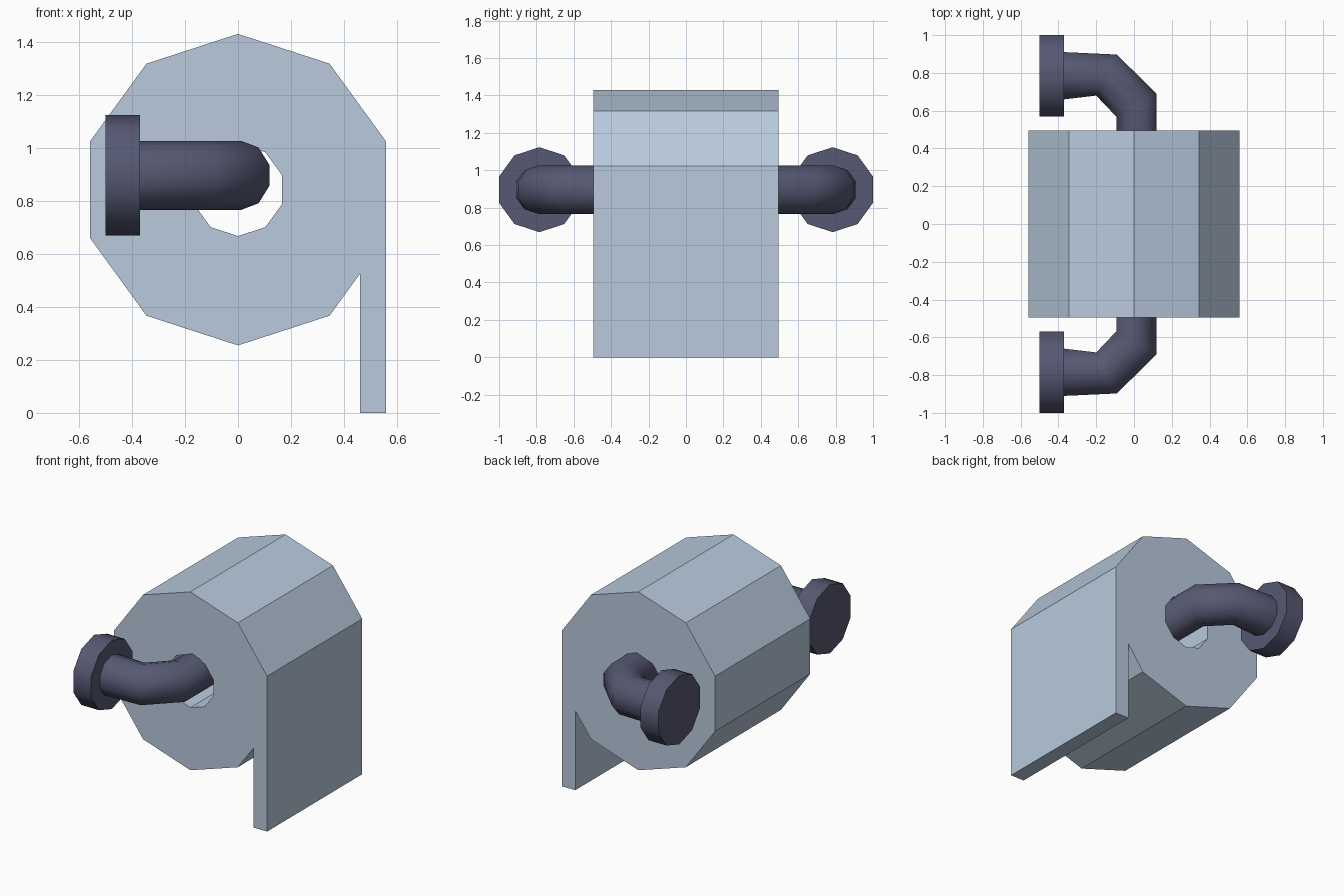
import bpy, bmesh, math
from mathutils import Vector

if "Cube" in bpy.data.objects:
    bpy.data.objects.remove(bpy.data.objects["Cube"])


def material(name, color):
    m = bpy.data.materials.new(name)
    m.diffuse_color = (*color, 1)
    m.use_nodes = True
    m.node_tree.nodes["Principled BSDF"].inputs["Base Color"].default_value = m.diffuse_color
    return m


paper = material("pale blue paper", (0.48, 0.59, 0.72))
metal = material("dark slate metal", (0.092, 0.098, 0.168))
SIDES = 10


def finish(bm, name, mat):
    bmesh.ops.recalc_face_normals(bm, faces=bm.faces)
    me = bpy.data.meshes.new(name)
    bm.to_mesh(me)
    bm.free()
    me.materials.append(mat)
    ob = bpy.data.objects.new(name, me)
    bpy.context.collection.objects.link(ob)
    return ob


def loft(name, rings, mat):
    """Skin ten-sided rings (centre, horizontal half axis, z radius); smooth sides, sharp caps."""
    bm = bmesh.new()
    loops = []
    for centre, half, rz in rings:
        loop = []
        for i in range(SIDES):
            a = math.tau * i / SIDES
            p = Vector(centre) + Vector(half) * math.sin(a) + Vector((0, 0, rz * math.cos(a)))
            loop.append(bm.verts.new(p))
        loops.append(loop)
    for a, b in zip(loops, loops[1:]):
        for i in range(SIDES):
            j = (i + 1) % SIDES
            bm.faces.new((a[i], a[j], b[j], b[i])).smooth = True
    for loop in (loops[0], loops[-1]):
        for e in bm.faces.new(loop).edges:
            e.smooth = False
    return finish(bm, name, mat)


# Paper roll: ten-sided ring with a hanging sheet, thickened along y
CZ, R, HOLE, HALF_WIDTH = 0.842, 0.5875, 0.175, 0.495
bm = bmesh.new()


def ring(r):
    return [bm.verts.new((r * math.sin(math.tau * i / SIDES), 0,
                          CZ + r * math.cos(math.tau * i / SIDES))) for i in range(SIDES)]


outer, inner = ring(R), ring(HOLE)
p3, p4 = outer[3].co, outer[4].co
notch = bm.verts.new(p3.lerp(p4, (p3.x - 0.46) / (p3.x - p4.x)))
for i in range(SIDES):
    j = (i + 1) % SIDES
    middle = [notch] if i == 3 else []
    bm.faces.new([outer[i]] + middle + [outer[j], inner[j], inner[i]])
foot_out = bm.verts.new((p3.x, 0, 0))
foot_in = bm.verts.new((0.46, 0, 0))
bm.faces.new((outer[3], foot_out, foot_in, notch))
roll = finish(bm, "paper_roll", paper)
mod = roll.modifiers.new("width", 'SOLIDIFY')
mod.thickness = 2 * HALF_WIDTH
mod.offset = 0

# Bent holder rod through the roll: opposite edge points of each ring, seen from above
Z = 0.896
bends = [((-0.37, 0.66), (-0.37, 0.91)),
         ((-0.20, 0.68), (-0.09, 0.897)),
         ((-0.093, 0.568), (0.118, 0.69))]
half_path = []
for (ax, ay), (bx, by) in bends:
    k = 0.5 / math.sin(math.radians(72))
    half_path.append(([(ax + bx) / 2, (ay + by) / 2, Z],
                      [(bx - ax) * k, (by - ay) * k, 0], 0.13))
mirrored = [((c[0], -c[1], c[2]), (h[0], -h[1], 0), r) for c, h, r in reversed(half_path)]
loft("holder_rod", half_path + mirrored, metal)

# Wall mounting discs
for side, label in ((-1, "front"), (1, "back")):
    loft(label + "_wall_disc",
         [((x, side * 0.784, Z), (0, 0.227, 0), 0.227) for x in (-0.50, -0.37)], metal)
